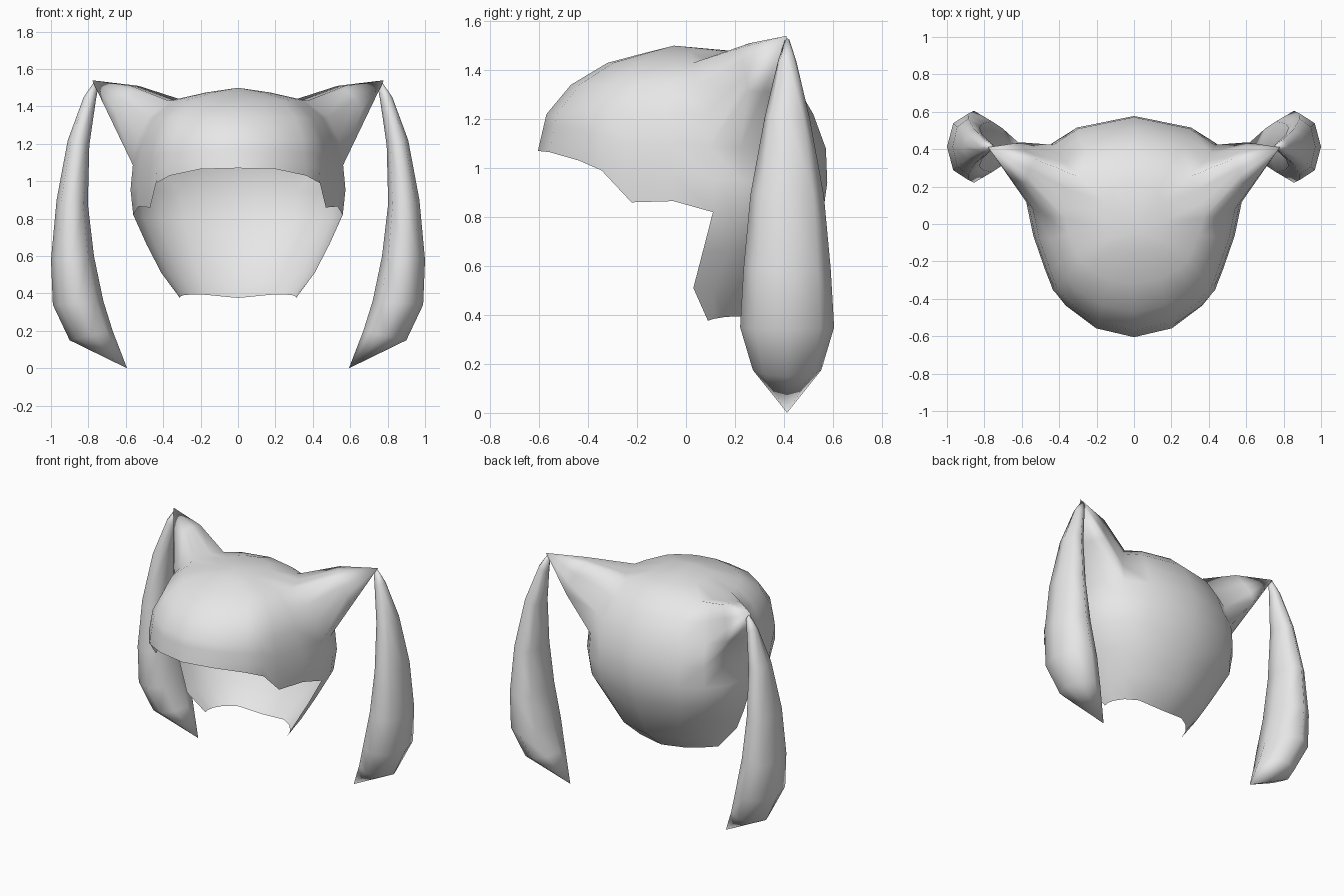
import bpy, bmesh, math

if "Cube" in bpy.data.objects:
    bpy.data.objects.remove(bpy.data.objects["Cube"])

hair = bpy.data.materials.new("hair_grey")
hair.diffuse_color = (0.8, 0.8, 0.8, 1)
hair.use_nodes = True
hair.node_tree.nodes["Principled BSDF"].inputs["Base Color"].default_value = hair.diffuse_color


def make_object(name, bm):
    bmesh.ops.remove_doubles(bm, verts=bm.verts, dist=0.0005)
    bmesh.ops.recalc_face_normals(bm, faces=bm.faces)
    mesh = bpy.data.meshes.new(name)
    bm.to_mesh(mesh)
    bm.free()
    mesh.materials.append(hair)
    obj = bpy.data.objects.new(name, mesh)
    bpy.context.collection.objects.link(obj)
    for p in mesh.polygons:
        p.use_smooth = True
    return obj


def lerp_table(table, x):
    for a, b in zip(table, table[1:]):
        if a[0] >= x >= b[0]:
            t = (a[0] - x) / (a[0] - b[0])
            return [p + (q - p) * t for p, q in zip(a, b)]
    return table[-1]


def loft(bm, loops, tip):
    n = len(loops[0])
    for a, b in zip(loops, loops[1:]):
        for i in range(n):
            bm.faces.new((a[i], a[(i + 1) % n], b[(i + 1) % n], b[i]))
    end = bm.verts.new(tip)
    for i in range(n):
        bm.faces.new((loops[-1][i], loops[-1][(i + 1) % n], end))


# Head shell sections: height, front y, centre y, back y, half width, back roundness
SECTIONS = [(1.5, -0.05, -0.05, -0.05, 0.0, 0.88), (1.475, -0.15, 0.02, 0.23, 0.17, 0.88),
            (1.43, -0.32, 0.03, 0.35, 0.37, 0.88), (1.34, -0.47, 0.05, 0.45, 0.48, 0.85),
            (1.22, -0.57, 0.08, 0.52, 0.54, 0.85), (1.07, -0.605, 0.1, 0.575, 0.565, 0.85),
            (0.95, -0.59, 0.11, 0.578, 0.575, 0.85), (0.82, -0.54, 0.11, 0.565, 0.56, 0.85),
            (0.78, -0.5, 0.10, 0.55, 0.55, 0.85), (0.51, -0.3, 0.03, 0.43, 0.41, 1.0),
            (0.375, -0.2, 0.09, 0.27, 0.31, 1.3)]
# Column angle from the front, height of the fringe edge there, width factor
COLUMNS = [(0, 1.07, 1), (21, 1.065, 1), (40, 1.03, 1), (50, 0.99, 1), (60, 0.86, 0.96),
           (76, 0.865, 0.97), (90, 0.82, 1), (102, 0.81, 1), (115, 0.8, 1),
           (130, 0.8, 1), (148, 0.8, 1), (180, 0.8, 1)]
TUFT_FIRST, TUFT_LAST = 6, 9      # columns the tuft grows from
ROW_TOP, ROW_LOW = 2, 5           # rows the tuft grows from
TUFT_TIP = (0.78, 0.41, 1.54)


def shell_point(angle, z, side, factor):
    _, front, mid, back, width, power = lerp_table(SECTIONS, z)
    c, s = math.cos(math.radians(angle)), math.sin(math.radians(angle))
    if c > 0:
        y = mid + c * (front - mid)
    else:
        y = mid + abs(c) ** power * (back - mid)
    return (side * width * s * factor, y, z)


# Cap with the two pointed tufts growing out of it
bm = bmesh.new()
for side in (-1, 1):
    grid = []
    for angle, edge, factor in COLUMNS:
        heights = [1.475, 1.43, 1.34, 1.22, 1.22 + (edge - 1.22) / 3,
                   1.22 + (edge - 1.22) * 2 / 3, edge]
        if angle >= 90:
            hem = 0.376 + 0.019 * math.sin(math.radians((angle - 90) * 2))
            heights += [0.66, 0.51, hem]
        grid.append([bm.verts.new((0, -0.05, 1.5))]
                    + [bm.verts.new(shell_point(angle, z, side, factor)) for z in heights])
    for c, (a, b) in enumerate(zip(grid, grid[1:])):
        bm.faces.new((a[0], a[1], b[1]))
        for i in range(1, min(len(a), len(b)) - 1):
            if TUFT_FIRST <= c < TUFT_LAST and ROW_TOP <= i < ROW_LOW:
                continue
            bm.faces.new((a[i], a[i + 1], b[i + 1], b[i]))
    # Tuft: walk round the opening, then draw it to a point
    cells = [(c, ROW_TOP) for c in range(TUFT_FIRST, TUFT_LAST)]
    cells += [(TUFT_LAST, r) for r in range(ROW_TOP, ROW_LOW)]
    cells += [(c, ROW_LOW) for c in range(TUFT_LAST, TUFT_FIRST, -1)]
    cells += [(TUFT_FIRST, r) for r in range(ROW_LOW, ROW_TOP, -1)]
    base = [grid[c][r] for c, r in cells]
    tip = (side * TUFT_TIP[0], TUFT_TIP[1], TUFT_TIP[2])
    middle = []
    for (c, r), v in zip(cells, base):
        x, y, z = [(p + q) / 2 for p, q in zip(v.co, tip)]
        y += 0.02 if c == TUFT_LAST else 0
        if r == ROW_TOP:
            z += 0.005 if c == TUFT_FIRST else 0.025
        middle.append(bm.verts.new((x, y, z)))
    loft(bm, [base, middle], tip)
make_object("hair_cap", bm)

# Tail sections: inner x, z, outer x, z, half depth
TAIL = [(0.75, 1.49, 0.77, 1.53, 0.013), (0.762, 1.42, 0.825, 1.45, 0.038),
        (0.795, 1.19, 0.91, 1.22, 0.092), (0.803, 0.88, 0.97, 0.90, 0.15),
        (0.77, 0.60, 1.0, 0.58, 0.178), (0.72, 0.36, 0.99, 0.34, 0.192),
        (0.67, 0.20, 0.90, 0.15, 0.14)]

for side, label in ((-1, "left"), (1, "right")):
    bm = bmesh.new()
    rings = []
    for xi, zi, xo, zo, depth in TAIL:
        ring = []
        for k in range(8):
            a = math.tau * k / 8
            t = 0.5 + 0.5 * math.cos(a)
            ring.append(bm.verts.new((side * (xi + (xo - xi) * t),
                                      0.413 + depth * math.sin(a), zi + (zo - zi) * t)))
        rings.append(ring)
    loft(bm, rings, (side * 0.593, 0.413, 0.0))
    bm.faces.new(rings[0])
    make_object(label + "_tail", bm)
